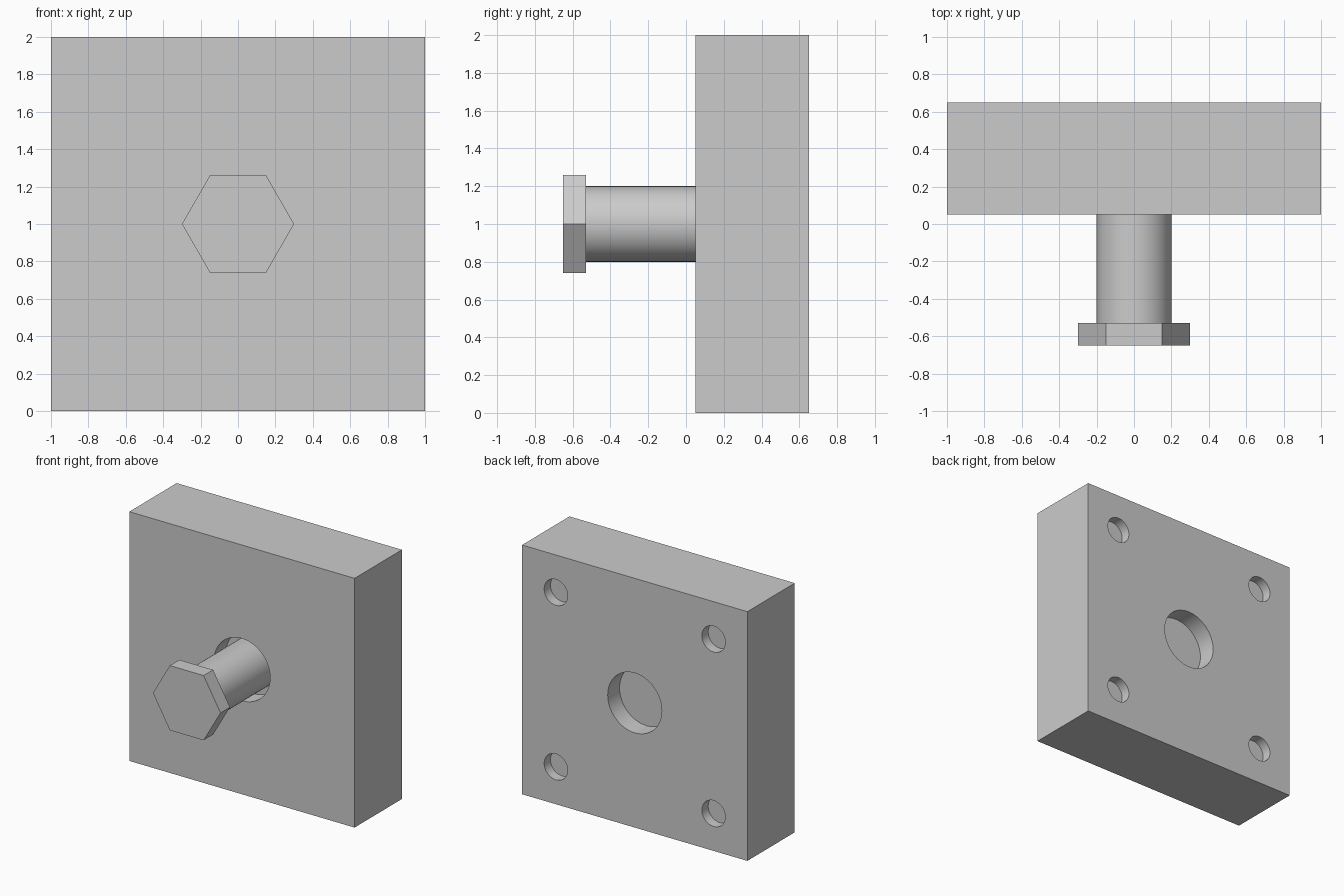
import bpy
from math import pi

if "Cube" in bpy.data.objects:
    bpy.data.objects.remove(bpy.data.objects["Cube"])


def cylinder(name, x, z, y0, y1, radius, sides=64, spin=0.0):
    """Cylinder or prism lying along the y axis, from y0 to y1."""
    bpy.ops.mesh.primitive_cylinder_add(
        vertices=sides, radius=radius, depth=y1 - y0,
        location=(x, (y0 + y1) / 2, z), rotation=(pi / 2, spin, 0))
    ob = bpy.context.object
    ob.name = name
    bpy.ops.object.transform_apply(location=False, rotation=True, scale=True)
    return ob


def smooth(ob):
    bpy.ops.object.select_all(action='DESELECT')
    ob.select_set(True)
    bpy.context.view_layer.objects.active = ob
    bpy.ops.object.shade_smooth_by_angle()


FRONT, BACK = 0.05, 0.65

# square mounting block
bpy.ops.mesh.primitive_cube_add(size=1, location=(0, (FRONT + BACK) / 2, 1))
block = bpy.context.object
block.name = "block"
block.scale = (2, BACK - FRONT, 2)
bpy.ops.object.transform_apply(location=False, rotation=False, scale=True)

# round pockets: front and back centre, and four corners at the back
cutters = [
    cylinder("front_pocket_cutter", 0, 1, FRONT - 0.1, FRONT + 0.15, 0.25),
    cylinder("back_pocket_cutter", 0, 1, BACK - 0.15, BACK + 0.1, 0.24),
]
for x in (-0.7, 0.7):
    for z in (0.3, 1.7):
        cutters.append(cylinder("corner_pocket_cutter", x, z, BACK - 0.08, BACK + 0.1, 0.104))

for cutter in cutters:
    mod = block.modifiers.new(cutter.name, 'BOOLEAN')
    mod.operation = 'DIFFERENCE'
    mod.solver = 'EXACT'
    mod.object = cutter
    bpy.context.view_layer.objects.active = block
    bpy.ops.object.modifier_apply(modifier=mod.name)
    bpy.data.objects.remove(cutter)
smooth(block)

# bolt shaft, seated in the front pocket
smooth(cylinder("bolt_shaft", 0, 1, -0.53, FRONT + 0.15, 0.2))

# hexagonal bolt head with corners pointing left and right
cylinder("bolt_head", 0, 1, -0.65, -0.53, 0.3, sides=6, spin=pi / 2)
